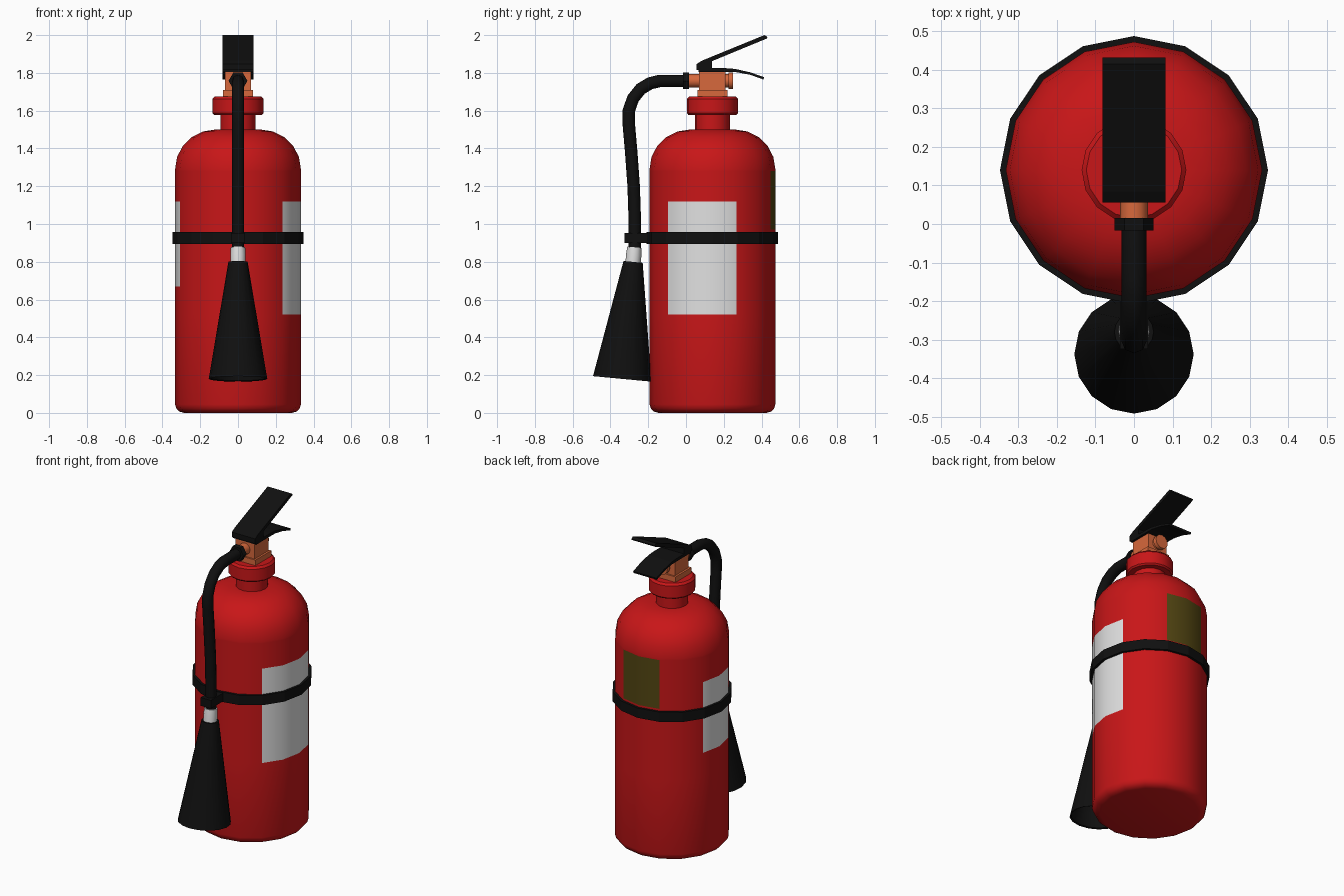
import bpy, bmesh, math
from mathutils import Vector, Matrix

if "Cube" in bpy.data.objects:
    bpy.data.objects.remove(bpy.data.objects["Cube"])

CY = 0.14  # y position of the tank axis


def material(name, r, g, b):
    m = bpy.data.materials.new(name)
    m.diffuse_color = (r, g, b, 1)
    m.use_nodes = True
    m.node_tree.nodes["Principled BSDF"].inputs["Base Color"].default_value = m.diffuse_color
    return m


RED = material("red paint", 0.58, 0.008, 0.009)
BLACK = material("black rubber", 0.005, 0.005, 0.005)
WHITE = material("white label", 0.75, 0.75, 0.75)
OLIVE = material("olive label", 0.085, 0.06, 0.006)
ORANGE = material("copper valve", 0.68, 0.14, 0.045)


def finish(name, bm, mats, smooth=None):
    bmesh.ops.recalc_face_normals(bm, faces=bm.faces)
    me = bpy.data.meshes.new(name)
    bm.to_mesh(me)
    bm.free()
    for m in mats:
        me.materials.append(m)
    ob = bpy.data.objects.new(name, me)
    bpy.context.collection.objects.link(ob)
    if smooth:
        bpy.ops.object.select_all(action='DESELECT')
        ob.select_set(True)
        bpy.context.view_layer.objects.active = ob
        bpy.ops.object.shade_smooth_by_angle(angle=math.radians(smooth))
    return ob


def lathe(profile, sides, matrix, closed=False):
    """Revolve (radius, z) points about z; open ends get capped."""
    bm = bmesh.new()
    rings = []
    for r, z in profile:
        rings.append([bm.verts.new((r * math.cos(a), r * math.sin(a), z))
                      for a in (2 * math.pi * i / sides for i in range(sides))])
    pairs = list(zip(rings, rings[1:]))
    if closed:
        pairs.append((rings[-1], rings[0]))
    else:
        bm.faces.new(rings[0])
        bm.faces.new(rings[-1])
    for a, b in pairs:
        for i in range(sides):
            j = (i + 1) % sides
            bm.faces.new((a[i], a[j], b[j], b[i]))
    bm.transform(matrix)
    return bm


def box(name, x, y, z, mat):
    bm = bmesh.new()
    bmesh.ops.create_cube(bm, size=1)
    for v in bm.verts:
        v.co = Vector((v.co.x * 2 * x, y[0] + (v.co.y + .5) * (y[1] - y[0]),
                       z[0] + (v.co.z + .5) * (z[1] - z[0])))
    return finish(name, bm, [mat])


def side_profile(name, pts, half, mat):
    """Extrude a (y, z) outline across x."""
    bm = bmesh.new()
    f = bm.faces.new([bm.verts.new((-half, y, z)) for y, z in pts])
    r = bmesh.ops.extrude_face_region(bm, geom=[f])
    bmesh.ops.translate(bm, vec=(2 * half, 0, 0),
                        verts=[g for g in r['geom'] if isinstance(g, bmesh.types.BMVert)])
    return finish(name, bm, [mat])


AXIS = Matrix.Translation((0, CY, 0))

# Tank with rounded base, shoulder and neck; loops placed at the label edges
shoulder = [(0.12 + 0.213 * math.cos(a), 1.29 + 0.21 * math.sin(a))
            for a in (math.radians(18 * i) for i in range(6))]
tank = ([(0.285, 0), (0.31, 0.007), (0.326, 0.023), (0.333, 0.045)]
        + [(0.333, z) for z in (0.52, 0.67, 0.97, 1.12, 1.28)]
        + shoulder + [(0.093, 1.50), (0.093, 1.59)])
bm = lathe(tank, 16, AXIS)
labels = [(-45, 22.5, 0.52, 1.12, 1),     # right
          (157.5, 202.5, 0.67, 1.12, 1),  # left
          (67.5, 112.5, 0.97, 1.28, 2)]   # back
for f in bm.faces:
    c = f.calc_center_median()
    ang = math.degrees(math.atan2(c.y - CY, c.x))
    for a0, a1, z0, z1, idx in labels:
        if z0 < c.z < z1 and (a0 < ang < a1 or a0 < ang + 360 < a1):
            f.material_index = idx
finish("tank", bm, [RED, WHITE, OLIVE], 35)

# Neck collar
finish("neck_collar", lathe([(0.09, 1.578), (0.128, 1.578), (0.136, 1.587), (0.136, 1.662),
                             (0.124, 1.675), (0.05, 1.675)], 16, AXIS), [RED], 35)

# Strap round the tank and the clip that holds the hose
finish("strap", lathe([(0.33, 0.895), (0.348, 0.895), (0.348, 0.957), (0.33, 0.957)],
                      16, AXIS, True), [BLACK])
box("hose_clip", 0.036, (-0.325, -0.19), (0.90, 0.953), BLACK)

# Valve
box("valve_base", 0.08, (0.06, 0.22), (1.67, 1.71), ORANGE)
box("valve_block", 0.068, (0.07, 0.21), (1.71, 1.815), ORANGE)
ALONG_Y = Matrix.Translation((0, 0, 1.758)) @ Matrix.Rotation(-math.pi / 2, 4, 'X')
finish("valve_pipe", lathe([(0.036, 0.0), (0.036, 0.225), (0.044, 0.225), (0.044, 0.25)],
                           12, ALONG_Y), [ORANGE], 35)
finish("hose_nut", lathe([(0.05, -0.017), (0.05, 0.016)], 6, ALONG_Y), [BLACK])

# Levers
side_profile("upper_lever", [(0.056, 1.815), (0.137, 1.815), (0.137, 1.862), (0.428, 1.982),
                             (0.432, 1.99), (0.415, 2.0), (0.085, 1.865), (0.056, 1.847)],
             0.082, BLACK)
side_profile("lower_lever", [(0.066, 1.806), (0.21, 1.806), (0.26, 1.805), (0.34, 1.79),
                             (0.41, 1.765), (0.414, 1.777), (0.34, 1.803), (0.26, 1.821),
                             (0.21, 1.825), (0.066, 1.825)], 0.082, BLACK)

# Hose
path = [(0, 1.757), (-0.14, 1.757), (-0.19, 1.745), (-0.24, 1.715), (-0.28, 1.665),
        (-0.303, 1.6), (-0.303, 1.53), (-0.29, 1.38), (-0.277, 1.2), (-0.272, 1.05), (-0.272, 0.87)]
cu = bpy.data.curves.new("hose_path", 'CURVE')
cu.dimensions = '3D'
cu.bevel_depth = 0.033
cu.bevel_resolution = 2
cu.use_fill_caps = True
sp = cu.splines.new('POLY')
sp.points.add(len(path) - 1)
for p, (y, z) in zip(sp.points, path):
    p.co = (0, y, z, 1)
tmp = bpy.data.objects.new("hose_path", cu)
bpy.context.collection.objects.link(tmp)
bpy.context.view_layer.update()
me = bpy.data.meshes.new_from_object(tmp.evaluated_get(bpy.context.evaluated_depsgraph_get()))
bm = bmesh.new()
bm.from_mesh(me)
bpy.data.objects.remove(tmp)
for f in bm.faces:
    f.material_index = 0
finish("hose", bm, [BLACK], 50)

# Discharge horn, tilted outward and hollow, with its white connector
TILT = Matrix.Translation((0, -0.338, 0.18)) @ Matrix.Rotation(-0.0933, 4, 'X')
finish("horn", lathe([(0.04, 0.60), (0.145, 0.004), (0.155, 0.0), (0.051, 0.622)],
                     16, TILT), [BLACK], 35)
finish("horn_connector", lathe([(0.04, 0.61), (0.041, 0.66), (0.038, 0.70)], 12, TILT),
       [WHITE], 35)
